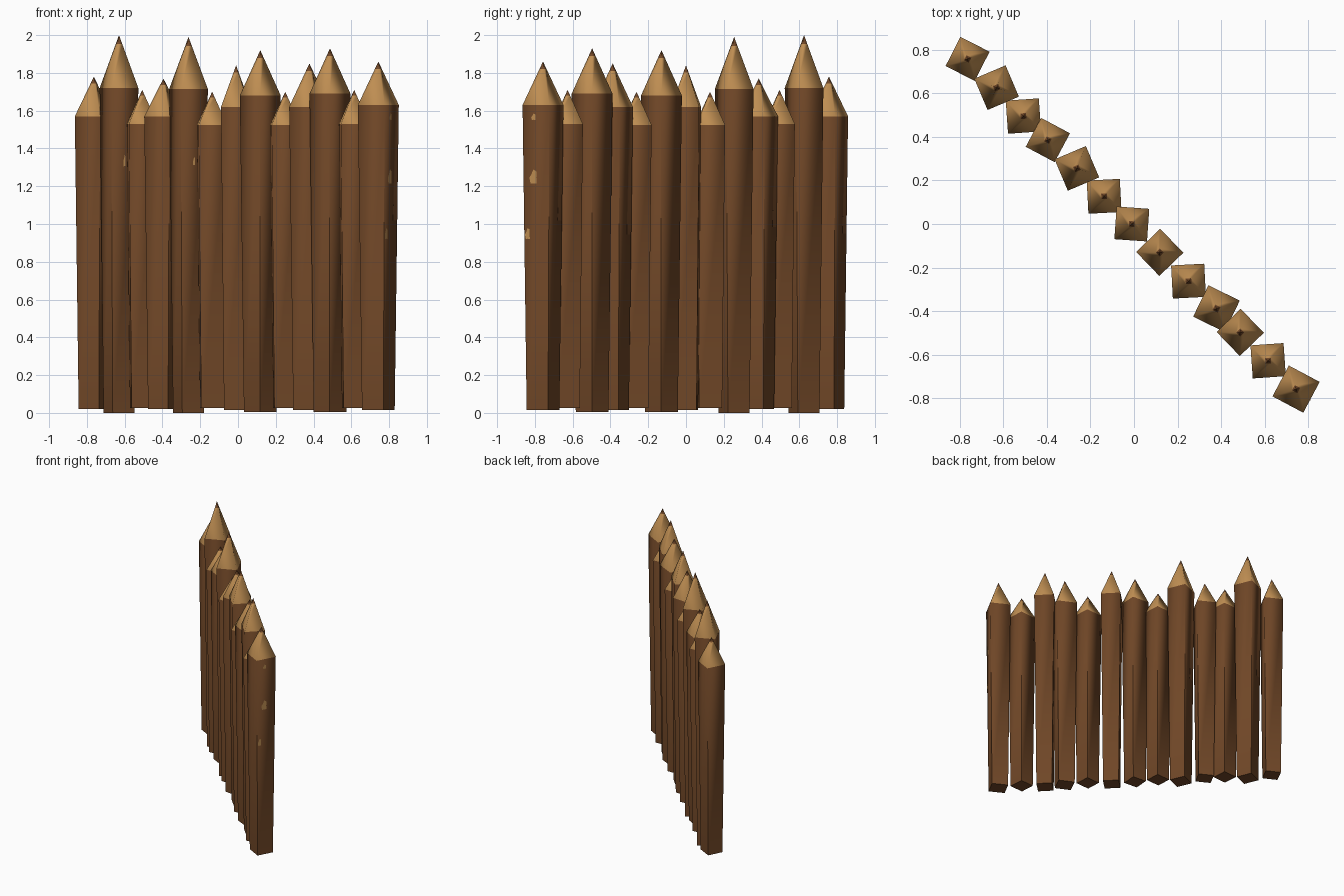
import bpy, bmesh, math
from mathutils import Vector

if "Cube" in bpy.data.objects:
    bpy.data.objects.remove(bpy.data.objects["Cube"])


def material(name, rgb):
    m = bpy.data.materials.new(name)
    m.diffuse_color = (*rgb, 1)
    m.use_nodes = True
    m.node_tree.nodes["Principled BSDF"].inputs["Base Color"].default_value = m.diffuse_color
    return m


BARK = material("brown bark", (0.160, 0.062, 0.020))
WOOD = material("cut wood tan", (0.520, 0.270, 0.085))
TAPER = 0.8   # foot width relative to shoulder width
CAP = 0.17    # darkened share of the point

# x, y, turn in degrees, side, foot z, shoulder z, tip z
STAKES = [
    (-0.763, 0.757, -27, 0.150, 0.02, 1.57, 1.78),
    (-0.630, 0.625, 23, 0.156, 0.00, 1.72, 2.00),
    (-0.507, 0.495, 4, 0.152, 0.025, 1.53, 1.71),
    (-0.395, 0.385, -28, 0.150, 0.02, 1.57, 1.77),
    (-0.262, 0.255, 23, 0.156, 0.00, 1.715, 1.99),
    (-0.137, 0.127, 3, 0.152, 0.025, 1.525, 1.70),
    (-0.010, 0.000, -4, 0.150, 0.015, 1.62, 1.84),
    (0.118, -0.130, 44, 0.153, 0.005, 1.68, 1.92),
    (0.250, -0.262, 3, 0.152, 0.025, 1.525, 1.70),
    (0.378, -0.388, -26, 0.160, 0.015, 1.62, 1.85),
    (0.487, -0.497, 44, 0.153, 0.005, 1.69, 1.93),
    (0.615, -0.627, 4, 0.152, 0.025, 1.53, 1.71),
    (0.743, -0.757, -28, 0.160, 0.015, 1.63, 1.86),
]


def corner(s, k, z, scale):
    """Corner k of the square section, starting at the front left."""
    a = math.radians(s[2] + 225 + 90 * k)
    r = s[3] / math.sqrt(2) * scale
    return Vector((s[0] + r * math.cos(a), s[1] + r * math.sin(a), z))


def finish(bm, name):
    me = bpy.data.meshes.new(name)
    bm.to_mesh(me)
    bm.free()
    ob = bpy.data.objects.new(name, me)
    bpy.context.collection.objects.link(ob)
    me.materials.append(BARK)
    me.materials.append(WOOD)
    return ob


def stake(s, name):
    foot, shoulder, tip = s[4:]
    bm = bmesh.new()
    levels = [(foot, TAPER), (shoulder, 1), (tip - (tip - shoulder) * CAP, CAP)]
    rings = [[bm.verts.new(corner(s, k, z, sc)) for k in range(4)] for z, sc in levels]
    apex = bm.verts.new((s[0], s[1], tip))
    bm.faces.new(rings[0][::-1])
    for k in range(4):
        j = (k + 1) % 4
        # trunk, then the bare wood of the point, then its dark end
        bm.faces.new((rings[0][k], rings[0][j], rings[1][j], rings[1][k]))
        bare = bm.faces.new((rings[1][k], rings[1][j], rings[2][j], rings[2][k]))
        bare.material_index = 1
        bm.faces.new((rings[2][k], rings[2][j], apex))
    for f in bm.faces:
        f.smooth = True
    # hard edges around the foot and up the trunk, blending softly at the shoulder
    for e in bm.edges:
        if any(v in rings[0] for v in e.verts) or apex in e.verts:
            e.smooth = False
    finish(bm, name)


def chip(s, side, u, z, w, h, name):
    """Irregular bare patch lying on one side of a stake."""
    bm = bmesh.new()
    verts = []
    for i in range(8):
        a = math.tau * i / 8
        grow = 1 if i % 3 else 0.65
        zz = z + h / 2 * grow * math.sin(a)
        sc = TAPER + (1 - TAPER) * (zz - s[4]) / (s[5] - s[4])
        p, q = corner(s, side, zz, sc), corner(s, side + 1, zz, sc)
        along = (q - p).normalized()
        out = Vector((along.y, -along.x, 0))
        spot = p.lerp(q, u) + along * (w / 2 * grow * math.cos(a)) + out * 0.002
        verts.append(bm.verts.new(spot))
    bm.faces.new(verts).material_index = 1
    finish(bm, name)


for i, s in enumerate(STAKES, 1):
    stake(s, f"stake_{i:02d}")

# stake number, side, position across, height, width, length
CHIPS = [
    (13, 1, 0.40, 1.245, 0.050, 0.09),
    (13, 1, 0.15, 0.945, 0.034, 0.07),
    (13, 1, 0.42, 1.565, 0.030, 0.04),
    (2, 0, 0.50, 1.33, 0.016, 0.07),
    (5, 0, 0.50, 1.33, 0.016, 0.05),
]
for i, (n, *rest) in enumerate(CHIPS, 1):
    chip(STAKES[n - 1], *rest, f"bare_patch_{i}")
